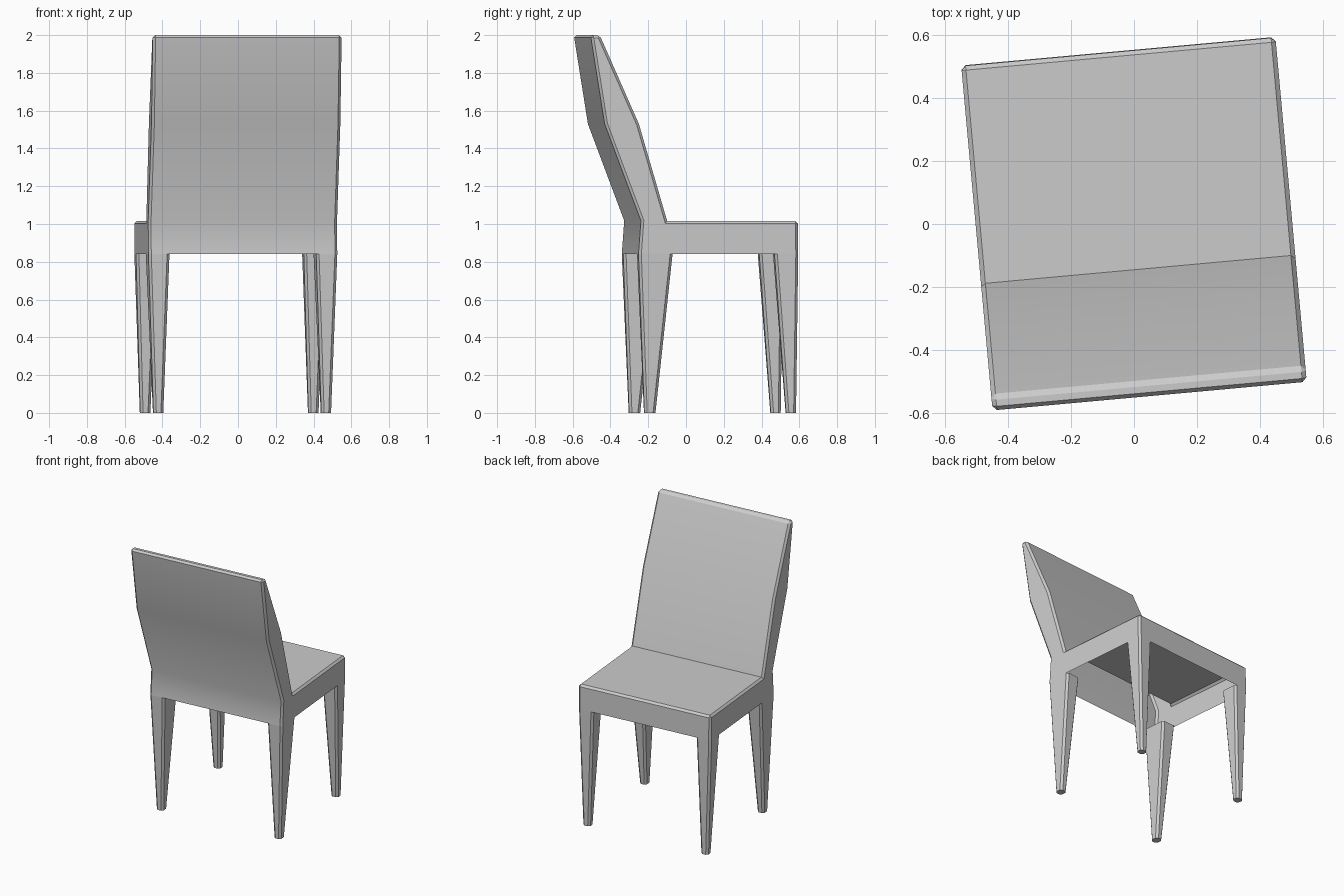
import bpy, bmesh, math
from mathutils import Matrix

if "Cube" in bpy.data.objects:
    bpy.data.objects.remove(bpy.data.objects["Cube"])

TURN = Matrix.Rotation(math.radians(5.2), 4, 'Z')
HALF_W = 0.502
BEVEL = 0.014


def finish(name, bm, edge_test):
    """Chamfer the sharp convex edges, turn the part and link it."""
    bmesh.ops.recalc_face_normals(bm, faces=bm.faces)
    bm.normal_update()
    edges = [e for e in bm.edges if len(e.link_faces) == 2 and e.is_convex
             and e.calc_face_angle() > math.radians(40) and edge_test(e)]
    bmesh.ops.bevel(bm, geom=edges, offset=BEVEL, segments=1,
                    profile=0.5, affect='EDGES')
    bm.transform(TURN)
    mesh = bpy.data.meshes.new(name)
    bm.to_mesh(mesh)
    bm.free()
    obj = bpy.data.objects.new(name, mesh)
    bpy.context.collection.objects.link(obj)
    bpy.ops.object.select_all(action='DESELECT')
    obj.select_set(True)
    bpy.context.view_layer.objects.active = obj
    bpy.ops.object.shade_smooth_by_angle(angle=math.radians(25))
    return obj


def loft(bm, a, b, open_ends=False):
    """Join two matching point rings with quads, capping ring a (and b)."""
    va = [bm.verts.new(p) for p in a]
    vb = [bm.verts.new(p) for p in b]
    n = len(a)
    for i in range(n - 1 if open_ends else n):
        j = (i + 1) % n
        bm.faces.new((va[i], va[j], vb[j], vb[i]))
    bm.faces.new(va[::-1])
    if open_ends:
        bm.faces.new(vb)


# Seat and backrest: side profile extruded across, hollow and open underneath
profile = [(-0.297, 0.84), (-0.284, 1.017), (-0.477, 1.53), (-0.552, 2.0),
           (-0.503, 2.0), (-0.295, 1.53), (-0.145, 1.017),
           (0.55, 1.017), (0.552, 0.84)]
bm = bmesh.new()
loft(bm, [(-HALF_W, y, z) for y, z in profile],
     [(HALF_W, y, z) for y, z in profile], open_ends=True)
finish("seat_and_backrest", bm, lambda e: True)


def leg(name, side, top, foot):
    """Tapered leg; top and foot are (inner x, outer x, y min, y max)."""
    def ring(r, z):
        x0, x1, y0, y1 = r
        return [(side * x, y, z) for x, y in
                ((x0, y0), (x1, y0), (x1, y1), (x0, y1))]
    bm = bmesh.new()
    loft(bm, ring(foot, 0.0), ring(top, 0.84))
    finish(name, bm,
           lambda e: abs(e.verts[0].co.z - e.verts[1].co.z) > 0.5)


# Legs, mirrored left and right
for side, label in ((-1, "left"), (1, "right")):
    leg("front_leg_" + label, side,
        (0.39, HALF_W, 0.426, 0.552), (0.42, 0.474, 0.49, 0.543))
    leg("back_leg_" + label, side,
        (0.39, HALF_W, -0.297, -0.116), (0.42, 0.472, -0.263, -0.204))
